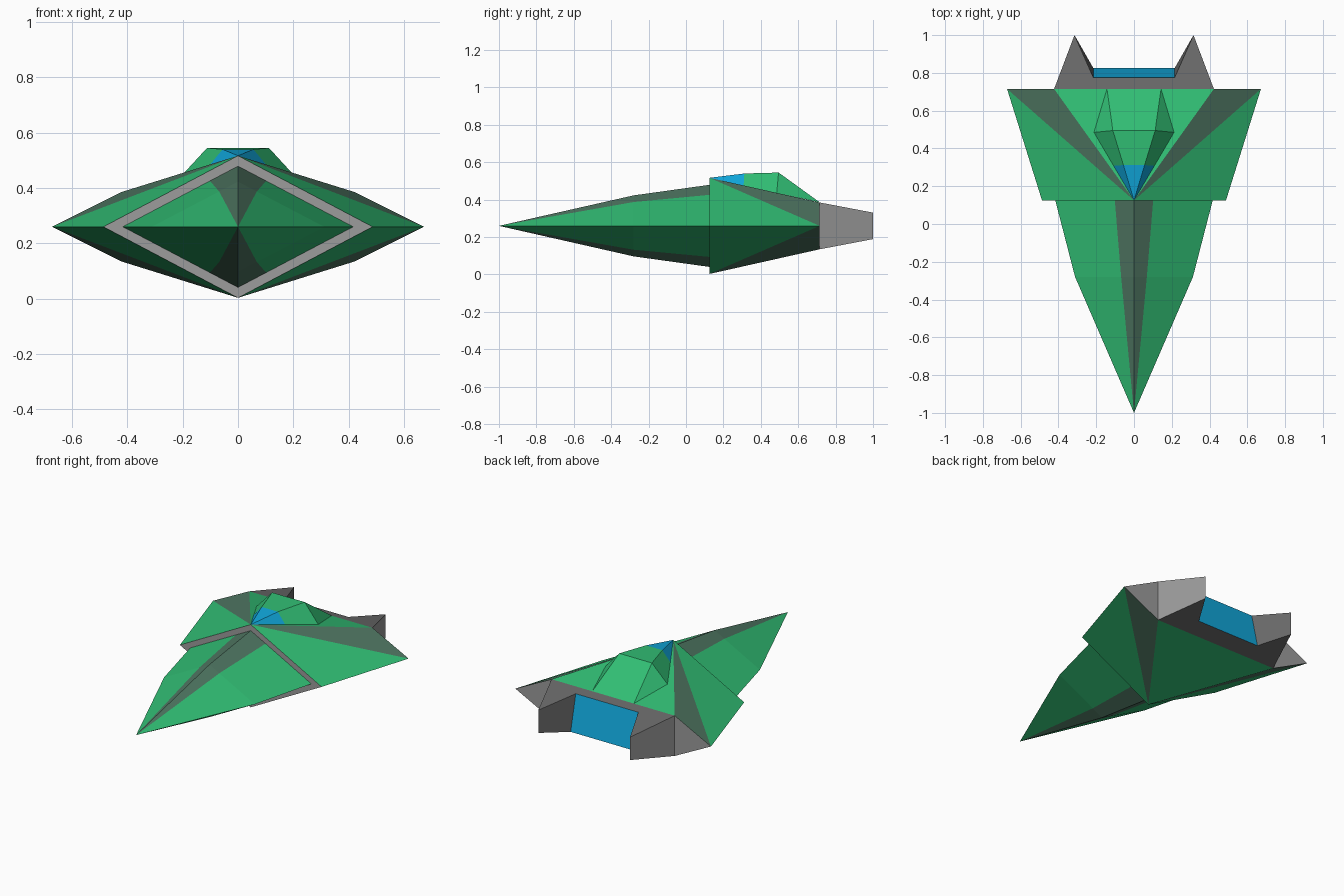
import bpy, bmesh

if "Cube" in bpy.data.objects:
    bpy.data.objects.remove(bpy.data.objects["Cube"])


def material(name, rgb):
    # sRGB 0-255 converted to linear
    m = bpy.data.materials.new(name)
    lin = [((c / 255 + 0.055) / 1.055) ** 2.4 if c > 10 else c / 255 / 12.92 for c in rgb]
    m.diffuse_color = (*lin, 1)
    m.use_nodes = True
    m.node_tree.nodes["Principled BSDF"].inputs["Base Color"].default_value = m.diffuse_color
    return m


GREEN, STRIPE, LIGHT, DARK, BLUE = range(5)
MATS = [material("hull green", (49, 190, 116)),
        material("stripe grey green", (78, 117, 97)),
        material("light grey", (156, 156, 156)),
        material("dark grey", (106, 106, 106)),
        material("glass blue", (16, 166, 218))]
MID = 0.26  # height of the horizontal symmetry plane


def build(name, faces):
    """faces: list of (material, points)"""
    bm = bmesh.new()
    for mat, pts in faces:
        f = bm.faces.new([bm.verts.new(p) for p in pts])
        f.material_index = mat
    bmesh.ops.remove_doubles(bm, verts=bm.verts, dist=0.0005)
    bmesh.ops.recalc_face_normals(bm, faces=bm.faces)
    me = bpy.data.meshes.new(name)
    bm.to_mesh(me)
    bm.free()
    ob = bpy.data.objects.new(name, me)
    bpy.context.collection.objects.link(ob)
    for m in MATS:
        me.materials.append(m)
    return ob


def mirror_x(faces):
    return faces + [(m, [(-x, y, z) for x, y, z in reversed(p)]) for m, p in faces]


def mirror_z(faces):
    return faces + [(m, [(x, y, 2 * MID - z) for x, y, z in reversed(p)]) for m, p in faces]


# Nose: diamond sections lofted from the tip, ridge stripe near the centre
def nose_ring(y, w, h, s):
    return [(0, y, MID + h), (s, y, MID + h * (1 - s / w)), (w, y, MID)]


tip = (0, -1, MID)
mid_ring = nose_ring(-0.28, 0.312, 0.163, 0.068)
end_ring = nose_ring(0.13, 0.418, 0.22, 0.102)
nose = []
for i, mat in enumerate((STRIPE, GREEN)):
    nose.append((mat, [tip, mid_ring[i], mid_ring[i + 1]]))
    nose.append((mat, [mid_ring[i], end_ring[i], end_ring[i + 1], mid_ring[i + 1]]))
build("nose", mirror_z(mirror_x(nose)))

# Main hull: front diamond widening to a flat-topped hexagon
FY, BY = 0.125, 0.715
apex, side = (0, FY, 0.517), (0.487, FY, MID)
shoulder, wing_tip = (0.423, BY, 0.385), (0.672, BY, MID)
hull = mirror_x([
    (GREEN, [apex, side, wing_tip]),
    (STRIPE, [apex, wing_tip, shoulder]),
    (GREEN, [apex, shoulder, (0, BY, 0.385)]),
    (LIGHT, [apex, (0, FY, MID), side]),
    (LIGHT, [shoulder, wing_tip, (0.423, BY, MID)]),
])
build("main_hull", mirror_z(hull))


# Canopy: glass in front, green hump behind
def roof(y):
    return 0.517 - 0.132 * (y - FY) / (BY - FY)


top_a, top_b = (0.056, 0.312, 0.54), (0.112, 0.495, 0.545)
base_a, base_b = (0.108, 0.308, roof(0.308)), (0.212, 0.485, roof(0.485))
rear = (0.143, BY, 0.386)


def centre(p):
    return (0, p[1], p[2])


build("canopy", mirror_x([
    (BLUE, [apex, top_a, centre(top_a)]),
    (BLUE, [apex, base_a, top_a]),
    (GREEN, [top_a, top_b, centre(top_b), centre(top_a)]),
    (GREEN, [top_a, base_a, base_b, top_b]),
    (GREEN, [top_b, base_b, rear]),
    (GREEN, [top_b, rear, centre(rear), centre(top_b)]),
]))


# Engine block: tapering deck with two rear prongs and a blue exhaust panel
def half_height(y):
    return 0.125 - 0.19 * (y - BY)


def deck(sign, inner_y):
    pts = [(0, BY), (0.423, BY), (0.315, 1.0), (0.215, inner_y), (0, inner_y)]
    return [(x, y, MID + sign * half_height(y)) for x, y in pts]


up, low = deck(1, 0.775), deck(-1, 0.825)
engine = []
for d in (up, low):
    engine.append((DARK, [d[0], d[1], d[3], d[4]]))
    engine.append((DARK, [d[1], d[2], d[3]]))
for i, mat in ((1, LIGHT), (2, DARK), (3, BLUE)):
    engine.append((mat, [up[i], up[i + 1], low[i + 1], low[i]]))
build("engine_block", mirror_x(engine))
